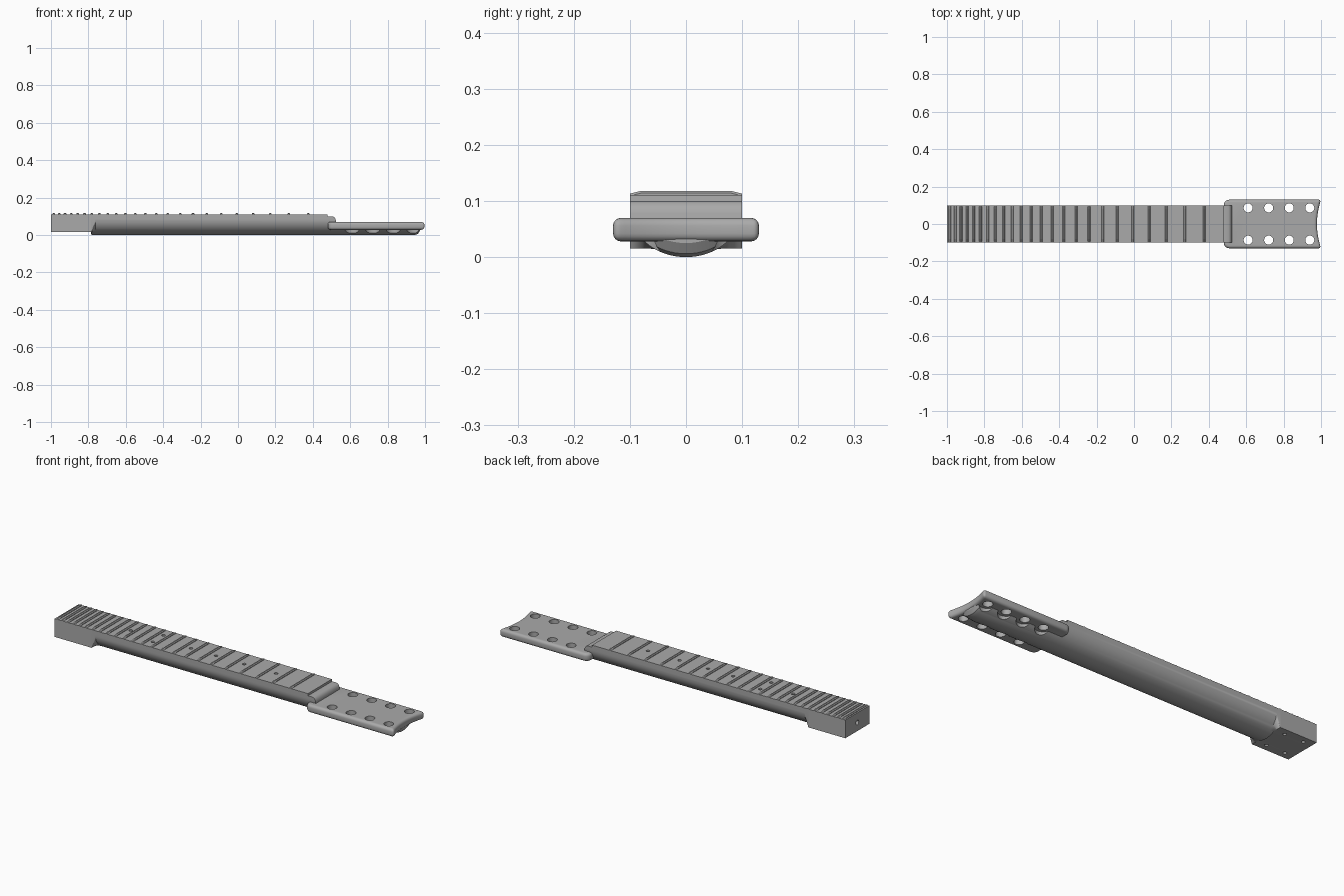
import bpy, bmesh, math
from mathutils import Matrix

cube = bpy.data.objects.get("Cube")
if cube:
    bpy.data.objects.remove(cube, do_unlink=True)

grey = bpy.data.materials.new("plain grey")
grey.use_nodes = True
grey.diffuse_color = (0.4, 0.4, 0.4, 1)
grey.node_tree.nodes["Principled BSDF"].inputs["Base Color"].default_value = (0.4, 0.4, 0.4, 1)


def make(name, bm):
    bmesh.ops.recalc_face_normals(bm, faces=bm.faces)
    me = bpy.data.meshes.new(name)
    bm.to_mesh(me)
    bm.free()
    me.materials.append(grey)
    ob = bpy.data.objects.new(name, me)
    bpy.context.collection.objects.link(ob)
    return ob


def activate(ob):
    bpy.ops.object.select_all(action='DESELECT')
    ob.select_set(True)
    bpy.context.view_layer.objects.active = ob


def bevel(ob, width, segments):
    m = ob.modifiers.new("round", 'BEVEL')
    m.width, m.segments = width, segments
    m.limit_method, m.angle_limit = 'ANGLE', math.radians(50)
    activate(ob)
    bpy.ops.object.modifier_apply(modifier=m.name)


def loft(rings):
    bm = bmesh.new()
    vs = [[bm.verts.new(p) for p in ring] for ring in rings]
    n = len(vs[0])
    for a, b in zip(vs, vs[1:]):
        for i in range(n):
            j = (i + 1) % n
            bm.faces.new((a[i], a[j], b[j], b[i]))
    bm.faces.new(vs[0])
    bm.faces.new(vs[-1])
    return bm


def drill(ob, holes):
    """Cut round holes, each (x, y, z centre, radius, length, axis)."""
    bm = bmesh.new()
    for x, y, z, r, length, axis in holes:
        turn = Matrix.Rotation(math.pi / 2, 4, 'Y') if axis == 'X' else Matrix()
        bmesh.ops.create_cone(bm, cap_ends=True, segments=32, radius1=r, radius2=r,
                              depth=length, matrix=Matrix.Translation((x, y, z)) @ turn)
    cutter = make("hole_cutter", bm)
    cutter.hide_render = True
    m = ob.modifiers.new("holes", 'BOOLEAN')
    m.operation, m.solver, m.object = 'DIFFERENCE', 'EXACT', cutter
    activate(ob)
    bpy.ops.object.modifier_apply(modifier=m.name)
    bpy.data.objects.remove(cutter, do_unlink=True)


def smooth(ob):
    activate(ob)
    bpy.ops.object.shade_smooth_by_angle(angle=math.radians(30))


# Fret spacing
NUT, SCALE, HALF = 0.485, 1.96, 0.1


def fret_x(n):
    return NUT - SCALE * (1 - 2 ** (-n / 12))


# Neck: square heel flowing into a rounded back, ending under the headstock
N = 32


def ring(x, top, shape, lift=0.0):
    pts = []
    for i in range(N + 1):
        t = math.pi * i / N
        y = -HALF * math.cos(t)
        z = 0.085 * (1 - math.sin(t))
        if shape == 'heel':
            z = 0.015
        elif shape == 'step':
            z = min(z, 0.015)
        z = min(z + lift, top - 0.001)
        pts.append((x, y, z))
    return pts + [(x, HALF, top), (x, -HALF, top)]


rings = [ring(-1, 0.111, 'heel'), ring(-0.786, 0.111, 'heel'),
         ring(-0.784, 0.111, 'step'), ring(-0.762, 0.111, 'round')]
for x, top in [(0.478, 0.111), (0.479, 0.1), (0.505, 0.1), (0.514, 0.096),
               (0.52, 0.088), (0.523, 0.078), (0.524, 0.045), (0.945, 0.045)]:
    rings.append(ring(x, top, 'round'))
rings += [ring(0.962, 0.045, 'round', 0.006), ring(0.974, 0.045, 'round', 0.025)]
neck = make("neck", loft(rings))

peg_spots = [(0.61 + 0.11 * i, s * 0.086) for i in range(4) for s in (-1, 1)]
holes = [(x, y, 0, 0.04, 0.12, 'Z') for x, y in peg_spots]
for n in (3, 5, 7, 9, 12, 15):
    mid = (fret_x(n) + fret_x(n - 1)) / 2
    for y in ((-0.045, 0.045) if n == 12 else (0,)):
        holes.append((mid, y, 0.111, 0.009, 0.014, 'Z'))
holes += [(x, y, 0.015, 0.009, 0.06, 'Z') for x in (-0.95, -0.84) for y in (-0.065, 0.065)]
holes.append((-1, 0, 0.06, 0.012, 0.1, 'X'))
drill(neck, holes)
smooth(neck)

# Headstock: rounded plate with a scooped end and peg holes
W, R = 0.13, 0.03
outline = []
for i in range(7):
    a = math.pi / 2 * i / 6
    outline.append((0.48 + R - R * math.sin(a), W - R + R * math.cos(a)))
outline += [(x, -y) for x, y in reversed(outline)]
for i in range(13):
    u = -1 + i / 6
    outline.append((0.978 + 0.022 * u * u, W * u))
headstock = make("headstock", loft([[(x, y, z) for x, y in outline] for z in (0.028, 0.07)]))
bevel(headstock, 0.014, 4)
drill(headstock, [(x, y, 0.05, 0.024, 0.2, 'Z') for x, y in peg_spots])
smooth(headstock)

# Frets: low bars with sloped ends
half = [(HALF, 0.109), (HALF, 0.113), (0.08, 0.118)]
section = half + [(-y, z) for y, z in reversed(half)]
for n in range(1, 25):
    x = fret_x(n)
    make(f"fret_{n}", loft([[(x + dx, y, z - dz) for y, z in section]
                            for dx, dz in ((-0.007, 0.004), (-0.003, 0), (0.003, 0), (0.007, 0.004))]))
